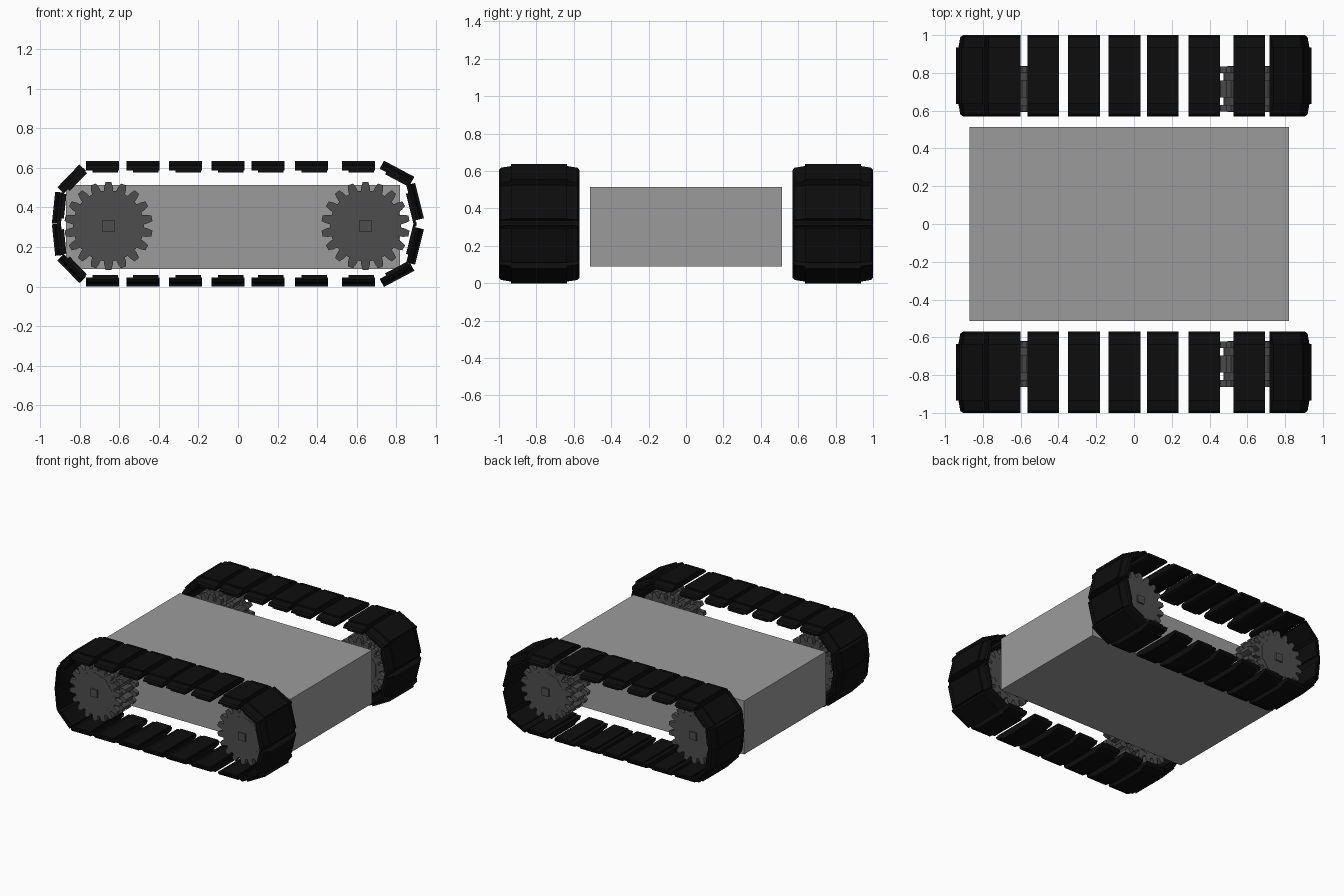
import bpy, bmesh, math
from mathutils import Vector

if "Cube" in bpy.data.objects:
    bpy.data.objects.remove(bpy.data.objects["Cube"])


def material(name, v):
    m = bpy.data.materials.new(name)
    m.diffuse_color = (v, v, v, 1)
    m.use_nodes = True
    m.node_tree.nodes["Principled BSDF"].inputs["Base Color"].default_value = m.diffuse_color
    return m


BODY = material("body grey", 0.33)
WHEEL = material("wheel dark grey", 0.075)
RUBBER = material("track black", 0.004)


def prism(bm, poly, a, b, place):
    """Extrude a 2D polygon from a to b; place(p, q, t) gives the 3D point."""
    lo = [bm.verts.new(place(p, q, a)) for p, q in poly]
    hi = [bm.verts.new(place(p, q, b)) for p, q in poly]
    bm.faces.new(lo)
    bm.faces.new(hi[::-1])
    n = len(poly)
    for i in range(n):
        bm.faces.new((lo[i], hi[i], hi[(i + 1) % n], lo[(i + 1) % n]))


def finish(bm, name, mat):
    bmesh.ops.recalc_face_normals(bm, faces=bm.faces)
    me = bpy.data.meshes.new(name)
    bm.to_mesh(me)
    bm.free()
    me.materials.append(mat)
    ob = bpy.data.objects.new(name, me)
    bpy.context.collection.objects.link(ob)
    return ob


def circle(r, n, phase=0.0):
    return [(r * math.cos(phase + 2 * math.pi * i / n),
             r * math.sin(phase + 2 * math.pi * i / n)) for i in range(n)]


# Hull box
bm = bmesh.new()
prism(bm, [(-0.87, 0.09), (0.82, 0.09), (0.82, 0.515), (-0.87, 0.515)],
      -0.513, 0.513, lambda x, z, y: Vector((x, y, z)))
finish(bm, "hull", BODY)

# Track link cross-sections (across the track, depth below the outer face)
SHOE = [(-0.215, -0.046), (0.215, -0.046), (0.215, -0.036), (0.205, -0.022),
        (0.15, -0.012), (0.15, 0), (-0.15, 0), (-0.15, -0.012),
        (-0.205, -0.022), (-0.215, -0.036)]
LUG = [(-0.21, -0.058), (0.21, -0.058), (0.21, -0.044), (-0.21, -0.044)]
MID_Z = 0.3175

# Outer-face centre x, z, outward angle, half length, lug end (upper half)
links = [(x, 0.634, 90, 0.084, 0.078)
         for x in (-0.685, -0.48, -0.265, -0.05, 0.152, 0.372, 0.61)]
links += [(-0.858, 0.56, 136, 0.08, 0.075), (-0.933, 0.40, 174, 0.08, 0.075),
          (0.815, 0.596, 62, 0.087, 0.08), (0.918, 0.435, 14, 0.092, 0.12)]


def add_link(bm, yc, x, z, ang, half, lug_end, flip):
    c, s = math.cos(math.radians(ang)), math.sin(math.radians(ang))

    def place(w, d, u):
        zz = z + d * s - u * c
        return Vector((x + d * c + u * s, yc + w,
                       2 * MID_Z - zz if flip else zz))
    prism(bm, SHOE, -half, half, place)
    prism(bm, LUG, -0.05, lug_end, place)


TEETH = 18


def add_sprocket(bm, xc, yc, zc=0.307):
    def place(p, q, t):
        return Vector((xc + p, yc + t, zc + q))
    # drum, faceted end caps and square axle stub
    prism(bm, circle(0.172, TEETH), -0.115, 0.115, place)
    prism(bm, circle(0.158, 10, math.pi / 10), -0.122, 0.122, place)
    prism(bm, circle(0.042, 4, math.pi / 4), -0.135, 0.135, place)
    # three toothed bands
    for a, b in ((-0.125, -0.085), (-0.045, 0.045), (0.085, 0.125)):
        if a < -0.1 or b > 0.1:
            # keep the end caps visibly recessed inside the outer bands
            a, b = (a + 0.005, b) if a < 0 else (a, b - 0.005)
        prism(bm, circle(0.18, TEETH), a, b, place)
        for i in range(TEETH):
            t = math.pi / 2 + 2 * math.pi * i / TEETH
            c, s = math.cos(t), math.sin(t)
            tooth = [(0.165, -0.025), (0.2, -0.021), (0.223, -0.014),
                     (0.223, 0.014), (0.2, 0.021), (0.165, 0.025)]
            prism(bm, [(r * c - w * s, r * s + w * c) for r, w in tooth],
                  a, b, place)


for side, yt, ys in (("front", -0.785, -0.742), ("back", 0.785, 0.715)):
    # Track loop
    bm = bmesh.new()
    for link in links:
        for flip in (False, True):
            add_link(bm, yt, *link, flip)
    finish(bm, side + "_track", RUBBER)
    # Sprocket wheels
    for end, xc in (("left", -0.655), ("right", 0.645)):
        bm = bmesh.new()
        add_sprocket(bm, xc, ys)
        finish(bm, f"{side}_{end}_sprocket", WHEEL)
